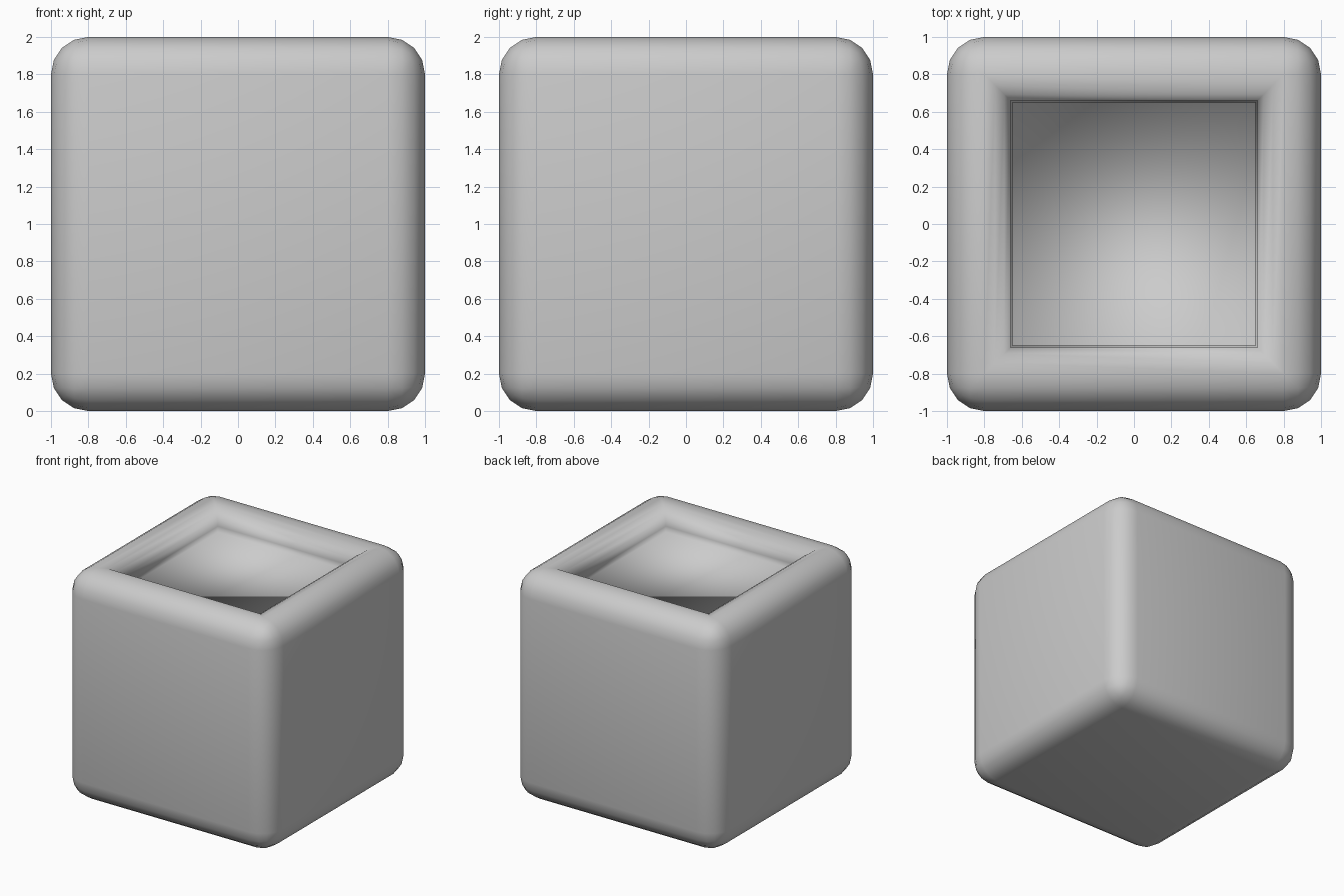
import bpy, bmesh
from math import sin, cos, pi

if "Cube" in bpy.data.objects:
    bpy.data.objects.remove(bpy.data.objects["Cube"])

# Rounded cube body
bm = bmesh.new()
bmesh.ops.create_cube(bm, size=2.0)
bmesh.ops.translate(bm, verts=bm.verts[:], vec=(0, 0, 1))
bmesh.ops.bevel(bm, geom=bm.edges[:], offset=0.2, offset_type='OFFSET',
                segments=4, profile=0.5, affect='EDGES')

# Recessed top: rounded inner lip, short vertical wall, flat floor
R, SEG = 0.15, 4
lip = [(0.8 - R * sin(a), 2 - R + R * cos(a))
       for a in (pi / 2 * i / SEG for i in range(1, SEG + 1))]
face = max(bm.faces, key=lambda f: f.calc_center_median().z)
for half, z in lip + [(0.65, 1.8)]:
    face = bmesh.ops.extrude_discrete_faces(bm, faces=[face])["faces"][0]
    for v in face.verts:
        v.co = (half if v.co.x > 0 else -half, half if v.co.y > 0 else -half, z)

bmesh.ops.recalc_face_normals(bm, faces=bm.faces[:])
for f in bm.faces:
    f.smooth = True
mesh = bpy.data.meshes.new("rounded_box")
bm.to_mesh(mesh)
bm.free()
bpy.context.collection.objects.link(bpy.data.objects.new("rounded_box", mesh))
